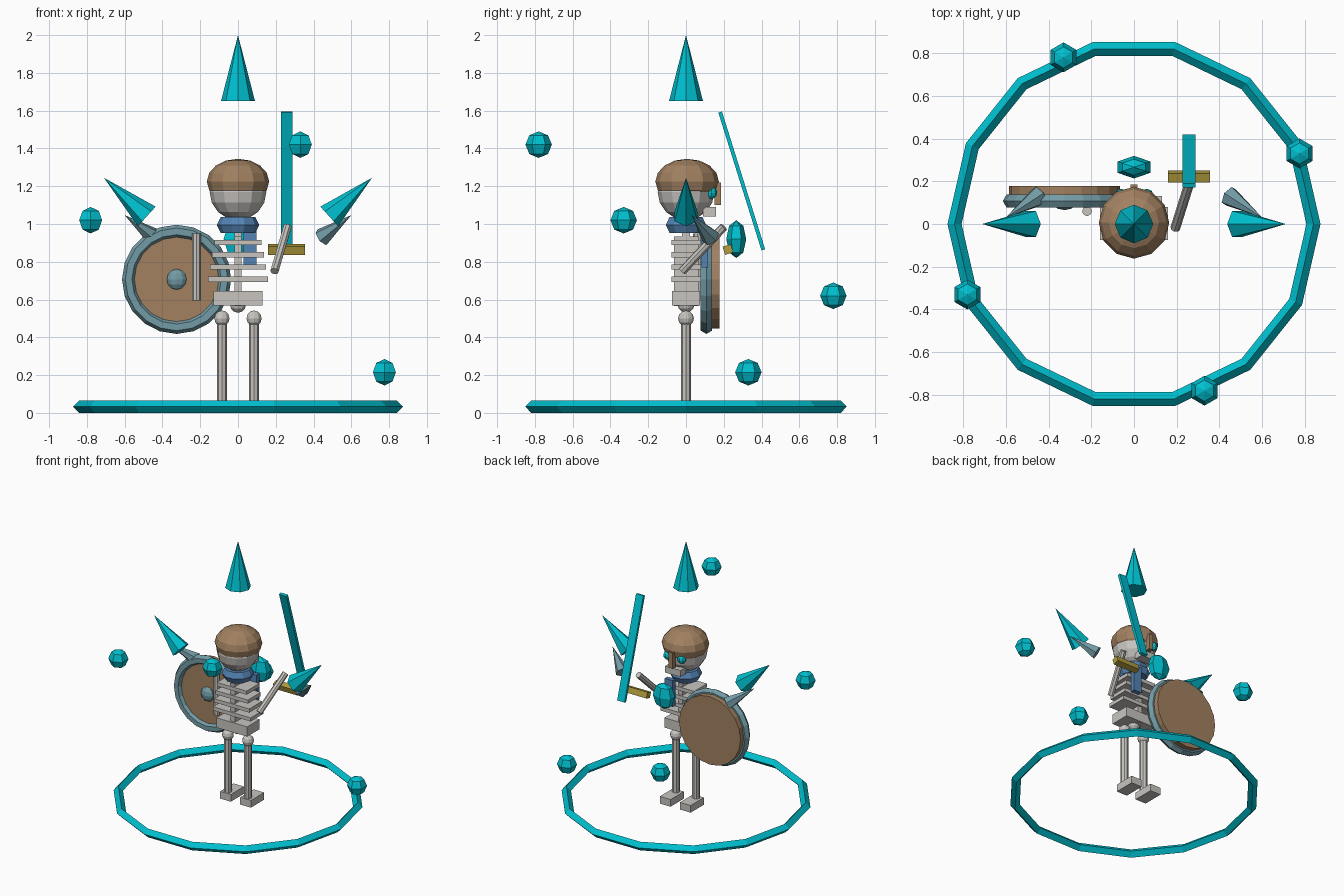
import bpy, bmesh, math
from mathutils import Matrix, Vector

cube = bpy.data.objects.get("Cube")
if cube:
    bpy.data.objects.remove(cube, do_unlink=True)


def material(name, r, g, b):
    m = bpy.data.materials.new(name)
    m.use_nodes = True
    m.diffuse_color = (r, g, b, 1)
    m.node_tree.nodes["Principled BSDF"].inputs["Base Color"].default_value = (r, g, b, 1)
    return m


CYAN = material("cyan_crystal", 0.0, 0.52, 0.62)
BONE = material("bone", 0.58, 0.56, 0.53)
BROWN = material("brown_leather", 0.36, 0.22, 0.12)
STEEL = material("blue_grey_steel", 0.17, 0.33, 0.38)
BLUE = material("blue_cloth", 0.09, 0.23, 0.46)
GOLD = material("gold", 0.45, 0.34, 0.05)


def add(name, bm, mat, matrix):
    bmesh.ops.recalc_face_normals(bm, faces=bm.faces)
    mesh = bpy.data.meshes.new(name)
    bm.to_mesh(mesh)
    bm.free()
    mesh.materials.append(mat)
    ob = bpy.data.objects.new(name, mesh)
    ob.matrix_world = matrix
    bpy.context.collection.objects.link(ob)
    return ob


def place(loc, size=(1, 1, 1), tilt=0.0):
    return (Matrix.Translation(loc) @ Matrix.Rotation(tilt, 4, 'X')
            @ Matrix.Diagonal((*size, 1)))


def box(name, mat, loc, size, tilt=0.0):
    bm = bmesh.new()
    bmesh.ops.create_cube(bm, size=1)
    return add(name, bm, mat, place(loc, size, tilt))


def ball(name, mat, loc, radii, segments=10, rings=6):
    bm = bmesh.new()
    bmesh.ops.create_uvsphere(bm, u_segments=segments, v_segments=rings, radius=1)
    return add(name, bm, mat, place(loc, radii))


def rod(name, mat, start, end, r1, r2, sides=8):
    # Tapered prism between two points; r2 = 0 gives a spike
    a, b = Vector(start), Vector(end)
    bm = bmesh.new()
    bmesh.ops.create_cone(bm, cap_ends=True, segments=sides, radius1=r1, radius2=r2,
                          depth=(b - a).length)
    if r2 == 0:
        bmesh.ops.remove_doubles(bm, verts=bm.verts, dist=1e-5)
    turn = (b - a).to_track_quat('Z', 'Y').to_matrix().to_4x4()
    return add(name, bm, mat, Matrix.Translation((a + b) / 2) @ turn)


def ring(name, mat, loc, major, minor, around, sides, tilt=0.0, squash=1.0):
    bm = bmesh.new()
    rows = []
    for i in range(around):
        u = math.tau * i / around
        row = []
        for j in range(sides):
            v = math.tau * j / sides
            d = major + minor * math.cos(v)
            row.append(bm.verts.new((d * math.cos(u), d * math.sin(u),
                                     minor * squash * math.sin(v))))
        rows.append(row)
    for i in range(around):
        p, q = rows[i], rows[(i + 1) % around]
        for j in range(sides):
            k = (j + 1) % sides
            bm.faces.new((p[j], q[j], q[k], p[k]))
    return add(name, bm, mat, place(loc, tilt=tilt))


# Ground ring and the crystals circling above it
ring("ground_ring", CYAN, (0, 0, 0.033), 0.84, 0.033, 14, 4)
for i, (x, y, z) in enumerate([(0.33, -0.78, 1.42), (-0.78, -0.33, 1.02),
                               (0.775, 0.33, 0.215), (-0.33, 0.78, 0.62)]):
    ball(f"floating_crystal_{i + 1}", CYAN, (x, y, z), (0.07, 0.07, 0.07), 6, 4)
ball("chest_crystal", CYAN, (0, 0.266, 0.92), (0.088, 0.053, 0.1), 6, 4)
rod("crown_spike", CYAN, (0, 0, 1.65), (0, 0, 2.0), 0.09, 0, 8)

# Paired parts
for s, side in ((1, "left"), (-1, "right")):
    rod(f"{side}_shoulder_crystal", CYAN, (s * 0.483, 0, 1.04), (s * 0.71, 0, 1.245), 0.07, 0, 6)
    rod(f"{side}_steel_spike", STEEL, (s * 0.445, 0.13, 0.93), (s * 0.6, 0.03, 1.047), 0.05, 0, 6)
    ball(f"{side}_hip_joint", BONE, (s * 0.085, 0, 0.5), (0.042, 0.042, 0.042))
    rod(f"{side}_leg", BONE, (s * 0.085, 0, 0.04), (s * 0.085, 0, 0.49), 0.027, 0.027)
    box(f"{side}_foot", BONE, (s * 0.085, 0.05, 0.037), (0.09, 0.16, 0.055))
    ball(f"{side}_eye", CYAN, (s * 0.06, 0.135, 1.165), (0.032, 0.03, 0.032), 8, 6)

# Torso
ball("pelvis_tip", BONE, (0, 0, 0.575), (0.045, 0.045, 0.045))
box("pelvis", BONE, (0, 0, 0.607), (0.26, 0.15, 0.075))
box("spine", BONE, (0, 0.002, 0.75), (0.036, 0.13, 0.37))
box("neck", BONE, (0, 0, 0.97), (0.035, 0.04, 0.14))
for i in range(4):
    box(f"rib_{i + 1}", BONE, (0, 0.002, 0.902 - 0.065 * i), (0.25 + 0.023 * i, 0.155, 0.028))

# Head, helmet and scarf
ball("skull", BONE, (0, 0, 1.17), (0.15, 0.15, 0.15), 12, 8)
box("jaw", BONE, (0, 0.125, 1.065), (0.13, 0.07, 0.05))
ball("helmet", BROWN, (0, 0.006, 1.225), (0.165, 0.168, 0.12), 12, 8)
box("nose_guard", BROWN, (0, 0.168, 1.16), (0.035, 0.035, 0.12))
ring("scarf", BLUE, (0, 0, 0.995), 0.072, 0.04, 10, 6, squash=1.2)
box("scarf_tail", BLUE, (0.064, 0.1, 0.87), (0.068, 0.035, 0.2))

# Arms
rod("left_arm", BONE, (0.193, -0.02, 0.75), (0.262, 0.2, 0.985), 0.023, 0.023)
rod("right_arm", BONE, (-0.22, 0.06, 0.595), (-0.22, 0.06, 0.95), 0.023, 0.023)

# Sword
LEAN = math.radians(17.4)
box("sword_blade", CYAN, (0.258, 0.295, 1.228), (0.062, 0.02, 0.765), LEAN)
box("sword_guard", GOLD, (0.258, 0.222, 0.865), (0.196, 0.045, 0.045), LEAN)

# Shield
X, Z = -0.325, 0.707
rod("shield_board", BROWN, (X, 0.1, Z), (X, 0.177, Z), 0.26, 0.26, 20)
ring("shield_rim", STEEL, (X, 0.108, Z), 0.254, 0.035, 20, 6, tilt=math.pi / 2)
ball("shield_boss", STEEL, (X, 0.1, Z), (0.055, 0.035, 0.055), 10, 6)
